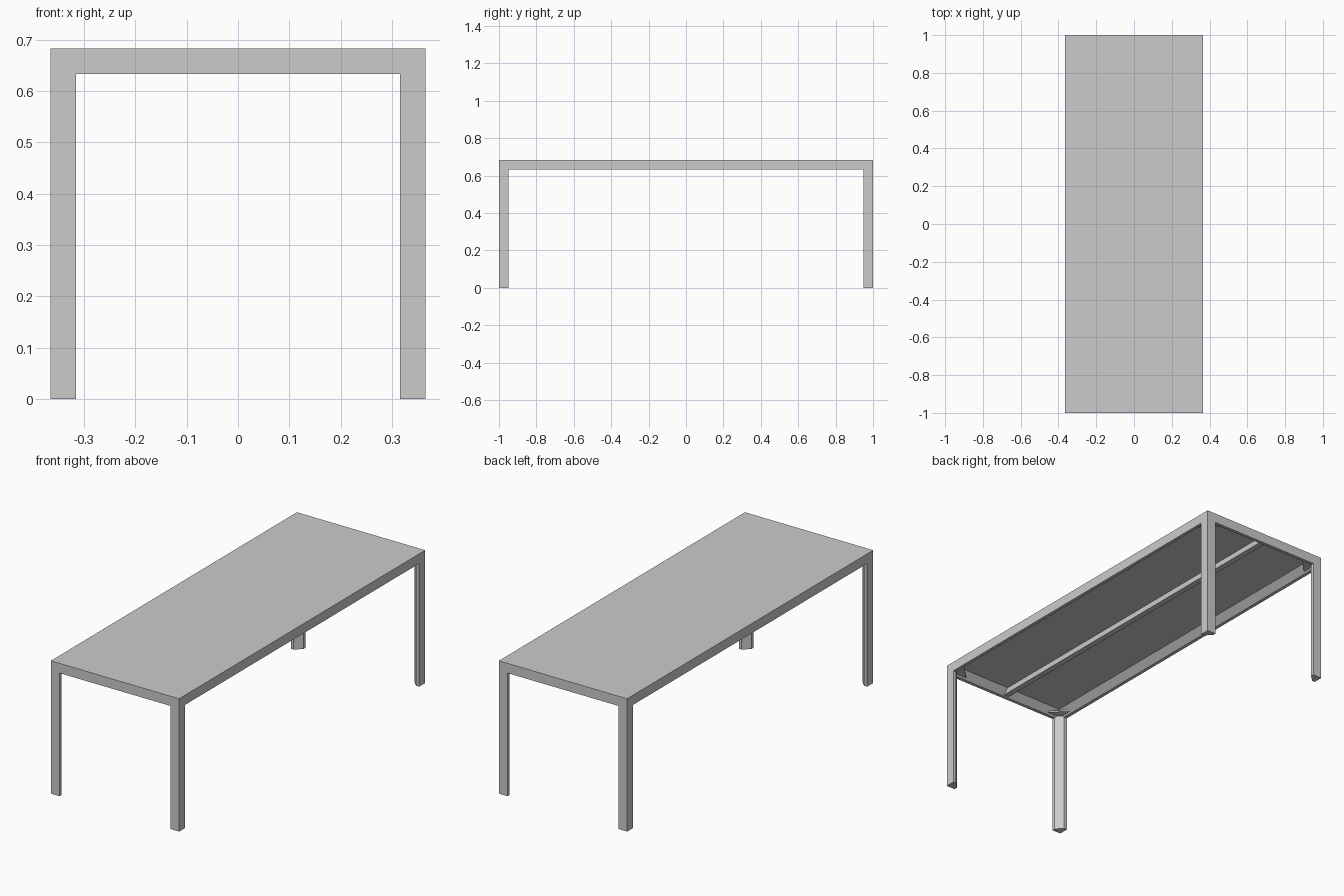
import bpy, bmesh

if "Cube" in bpy.data.objects:
    bpy.data.objects.remove(bpy.data.objects["Cube"])

HX, HY, H = 0.365, 1.0, 0.683   # half width, half length, height
T = 0.05                        # leg and rail thickness
L = 0.017                       # outer wall left beside the inner chamfer


def finish(name, bm):
    bmesh.ops.recalc_face_normals(bm, faces=bm.faces)
    me = bpy.data.meshes.new(name)
    bm.to_mesh(me)
    bm.free()
    ob = bpy.data.objects.new(name, me)
    bpy.context.collection.objects.link(ob)
    return ob


def prism(name, pts, z0, z1):
    bm = bmesh.new()
    face = bm.faces.new([bm.verts.new((x, y, z0)) for x, y in pts])
    ext = bmesh.ops.extrude_face_region(bm, geom=[face], use_keep_orig=True)
    verts = [g for g in ext["geom"] if isinstance(g, bmesh.types.BMVert)]
    bmesh.ops.translate(bm, verts=verts, vec=(0, 0, z1 - z0))
    return finish(name, bm)


# Table top with a chamfered rim, hollow underneath: stacked (inset, z) rings
bm = bmesh.new()
rings = []
for inset, z in [(0, H), (0, H - T), (L, H - T), (T, H - L)]:
    x, y = HX - inset, HY - inset
    rings.append([bm.verts.new((sx * x, sy * y, z))
                  for sx, sy in ((-1, -1), (1, -1), (1, 1), (-1, 1))])
for a, b in zip(rings, rings[1:]):
    for i in range(4):
        j = (i + 1) % 4
        bm.faces.new((a[i], a[j], b[j], b[i]))
bm.faces.new(rings[0])
bm.faces.new(rings[-1])
finish("table_top", bm)

# Legs with a chamfered inner corner, plus a corner gusset under the top
leg = [(0, 0), (T, 0), (T, L), (L, T), (0, T)]
gusset = [(L, L), (0.11, L), (L, 0.11)]
for sx, side in ((-1, "left"), (1, "right")):
    for sy, end in ((-1, "front"), (1, "back")):
        def place(pts):
            return [(sx * (HX - a), sy * (HY - b)) for a, b in pts]
        prism(f"{end}_{side}_leg", place(leg), 0, H - L)
        prism(f"{end}_{side}_gusset", place(gusset), H - 0.042, H - 0.034)

# Long centre beam under the top
w, e = 0.015, HY - 0.02
prism("centre_beam", [(-w, -e), (w, -e), (w, e), (-w, e)], H - 0.045, H - L)
